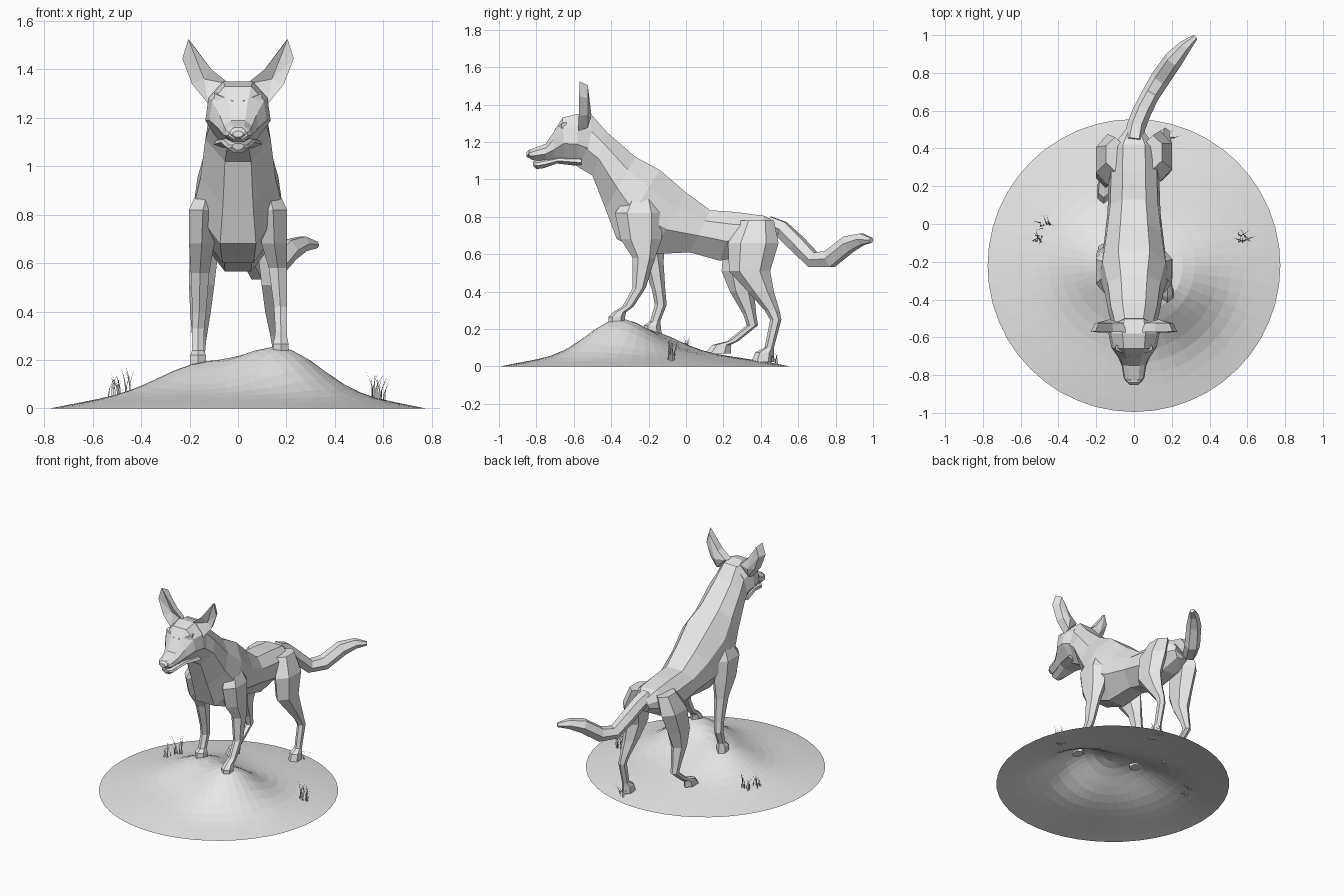
import bpy, bmesh, math, random
from mathutils import Vector

if "Cube" in bpy.data.objects:
    bpy.data.objects.remove(bpy.data.objects["Cube"])

random.seed(4)
grey = bpy.data.materials.new("light_grey")
grey.diffuse_color = (0.8, 0.8, 0.8, 1)
grey.use_nodes = True
grey.node_tree.nodes["Principled BSDF"].inputs["Base Color"].default_value = grey.diffuse_color


def finish(name, bm, closed=True):
    if closed:
        bmesh.ops.recalc_face_normals(bm, faces=bm.faces)
    me = bpy.data.meshes.new(name)
    bm.to_mesh(me)
    bm.free()
    me.materials.append(grey)
    ob = bpy.data.objects.new(name, me)
    bpy.context.collection.objects.link(ob)
    return ob


def loft(name, rings):
    """Skin a list of point rings and cap both ends."""
    bm = bmesh.new()
    vs = [[bm.verts.new(p) for p in r] for r in rings]
    n = len(vs[0])
    for a, b in zip(vs, vs[1:]):
        for i in range(n):
            j = (i + 1) % n
            bm.faces.new((a[i], a[j], b[j], b[i]))
    bm.faces.new(vs[0])
    bm.faces.new(vs[-1])
    return finish(name, bm)


# Cross-section shape: (share of half width, share of way from top to bottom)
HALF = [(0.45, 0.0), (0.9, 0.25), (1.0, 0.6), (0.4, 1.0)]
SECTION = HALF + [(-u, t) for u, t in reversed(HALF)]


def slices(name, data):
    """Loft from side-profile slices: top y, top z, bottom y, bottom z, half width."""
    return loft(name, [[(u * w, ty + (by - ty) * t, tz + (bz - tz) * t)
                        for u, t in SECTION] for ty, tz, by, bz, w in data])


def limb(name, data, n=6):
    """Loft from horizontal rings: x, y, z, half width, half depth."""
    return loft(name, [[(x + rx * 1.1 * math.cos(math.tau * (i + .5) / n),
                         y + ry * math.sin(math.tau * (i + .5) / n), z)
                        for i in range(n)] for x, y, z, rx, ry in data])


def tube(name, path, n=6):
    """Loft along a bent path: x, y, z, radius."""
    pts = [Vector(p[:3]) for p in path]
    rings = []
    for k, p in enumerate(pts):
        d = (pts[min(k + 1, len(pts) - 1)] - pts[max(k - 1, 0)]).normalized()
        side = d.cross(Vector((0, 0, 1))).normalized()
        up = side.cross(d)
        rings.append([p + path[k][3] * (side * math.cos(math.tau * i / n) +
                                        up * math.sin(math.tau * i / n))
                      for i in range(n)])
    return loft(name, rings)


# Mound: open shell with two bumps under the front feet
R, CY = 0.775, -0.22


def ground(x, y):
    e = max(0, 1 - (x * x + (y - CY) ** 2) / R ** 2)
    p1 = math.exp(-((x - .2) ** 2 + (y + .38) ** 2) / .06)
    p2 = math.exp(-((x + .18) ** 2 + (y + .2) ** 2) / .06)
    return e * (.08 + .19 * p1 + .105 * p2)


bm = bmesh.new()
N, K = 48, 12
centre = bm.verts.new((0, CY, ground(0, CY)))
prev = None
for k in range(1, K + 1):
    ring = []
    for i in range(N):
        a = math.tau * i / N
        x, y = R * k / K * math.cos(a), CY + R * k / K * math.sin(a)
        ring.append(bm.verts.new((x, y, ground(x, y))))
    for i in range(N):
        j = (i + 1) % N
        bm.faces.new((centre, ring[i], ring[j]) if prev is None
                     else (prev[i], ring[i], ring[j], prev[j]))
    prev = ring
finish("mound", bm, closed=False)

# Torso and neck
slices("body", [
    (-.50, 1.34, -.60, 1.08, .11), (-.42, 1.25, -.50, 1.02, .135),
    (-.27, 1.12, -.43, .84, .155), (-.14, 1.05, -.37, .68, .185),
    (0, .93, -.18, .60, .16), (.13, .835, .02, .61, .14),
    (.27, .825, .18, .565, .135), (.42, .805, .36, .60, .13),
    (.51, .755, .47, .66, .05)])

# Skull with upper muzzle, lower jaw, nose
slices("head", [
    (-.50, 1.33, -.52, 1.05, .115), (-.58, 1.35, -.58, 1.08, .135),
    (-.66, 1.33, -.65, 1.10, .12), (-.71, 1.25, -.70, 1.10, .085),
    (-.75, 1.19, -.75, 1.10, .065), (-.82, 1.165, -.81, 1.10, .055),
    (-.84, 1.15, -.835, 1.11, .04)])
slices("lower_jaw", [
    (-.56, 1.12, -.56, 1.07, .10), (-.68, 1.12, -.69, 1.085, .07),
    (-.75, 1.11, -.76, 1.06, .05), (-.80, 1.10, -.80, 1.055, .042),
    (-.82, 1.095, -.815, 1.07, .025)])
slices("nose", [
    (-.81, 1.165, -.82, 1.12, .035), (-.838, 1.16, -.845, 1.115, .034),
    (-.852, 1.145, -.852, 1.12, .022)])

# Ears: rim outline with a hollow front and a raised back; brows beside the eyes
RIM = [(.035, 1.34), (.11, 1.40), (.205, 1.525), (.23, 1.445), (.19, 1.34), (.125, 1.26)]
for s, tag in ((-1, "left"), (1, "right")):
    bm = bmesh.new()
    rim = [bm.verts.new((s * x, -.575 + .02 * (z - 1.26), z)) for x, z in RIM]
    back = [bm.verts.new((s * (.13 + (x - .13) * .75), -.525, 1.37 + (z - 1.37) * .85))
            for x, z in RIM]
    hollow = bm.verts.new((s * .14, -.545, 1.36))
    hump = bm.verts.new((s * .13, -.505, 1.34))
    for i in range(6):
        j = (i + 1) % 6
        bm.faces.new((rim[i], rim[j], hollow))
        bm.faces.new((back[i], back[j], hump))
        bm.faces.new((rim[i], rim[j], back[j], back[i]))
    finish(tag + "_ear", bm)
    loft(tag + "_brow", [[(s * x, y, z + d) for x, y, z in
                          ((.02, -.70, 1.245), (.10, -.665, 1.275), (.095, -.64, 1.28), (.02, -.67, 1.26))]
                         for d in (0, .025)])

# Front legs
limb("right_front_leg", [
    (.12, -.24, .92, .04, .07), (.145, -.25, .82, .06, .13), (.15, -.24, .68, .055, .11),
    (.165, -.225, .58, .04, .06), (.175, -.25, .42, .028, .035), (.177, -.31, .32, .024, .03),
    (.177, -.355, .29, .028, .035), (.177, -.37, .265, .034, .045), (.177, -.37, .23, .034, .045)])
limb("left_front_leg", [
    (-.12, -.24, .92, .04, .07), (-.145, -.25, .82, .06, .13), (-.15, -.22, .68, .055, .11),
    (-.157, -.175, .56, .04, .055), (-.16, -.145, .40, .03, .035), (-.165, -.135, .33, .027, .032),
    (-.165, -.165, .24, .025, .027), (-.165, -.18, .22, .034, .045), (-.165, -.18, .17, .035, .05)])

# Hind legs
limb("right_hind_leg", [
    (.10, .38, .78, .05, .09), (.14, .36, .66, .063, .135), (.15, .34, .51, .055, .11),
    (.155, .40, .40, .045, .07), (.16, .46, .30, .028, .04), (.165, .48, .25, .024, .03),
    (.165, .445, .10, .022, .025), (.165, .42, .075, .033, .05), (.165, .41, .025, .035, .06)])
limb("left_hind_leg", [
    (-.10, .37, .78, .05, .09), (-.14, .34, .66, .063, .135), (-.15, .30, .51, .055, .11),
    (-.155, .30, .40, .045, .065), (-.16, .34, .28, .03, .035), (-.16, .355, .22, .024, .03),
    (-.16, .25, .135, .022, .03), (-.16, .19, .115, .03, .05), (-.16, .17, .07, .035, .07)])

# Tail sweeping back and to the right
tube("tail", [
    (0, .44, .76, .05), (.01, .51, .735, .05), (.04, .59, .66, .05), (.085, .68, .57, .048),
    (.14, .77, .575, .052), (.21, .87, .655, .05), (.27, .94, .68, .035), (.325, .99, .675, .015)])

# Grass tufts: thin arched blades
for name, cx, cy, count, tall in (("grass_left_a", -.47, -.01, 9, .12),
                                  ("grass_left_b", -.51, -.08, 8, .10),
                                  ("grass_right", .58, -.08, 14, .12),
                                  ("grass_back", .18, .47, 7, .07)):
    bm = bmesh.new()
    for _ in range(count):
        a = random.uniform(0, math.tau)
        d = Vector((math.cos(a), math.sin(a), 0))
        side = Vector((-d.y, d.x, 0)) * .004
        x, y = cx + random.uniform(-.03, .03), cy + random.uniform(-.02, .02)
        base = Vector((x, y, ground(x, y) - .005))
        h, lean = tall * random.uniform(.6, 1), random.uniform(.02, .06)
        last = None
        for t in (0, .4, .75, 1):
            p = base + d * lean * t * t + Vector((0, 0, h * (1.3 * t - .3 * t * t)))
            w = side * (1.05 - t)
            row = [bm.verts.new(p - w), bm.verts.new(p + w)]
            if last:
                bm.faces.new((last[0], last[1], row[1], row[0]))
            last = row
    finish(name, bm, closed=False)
